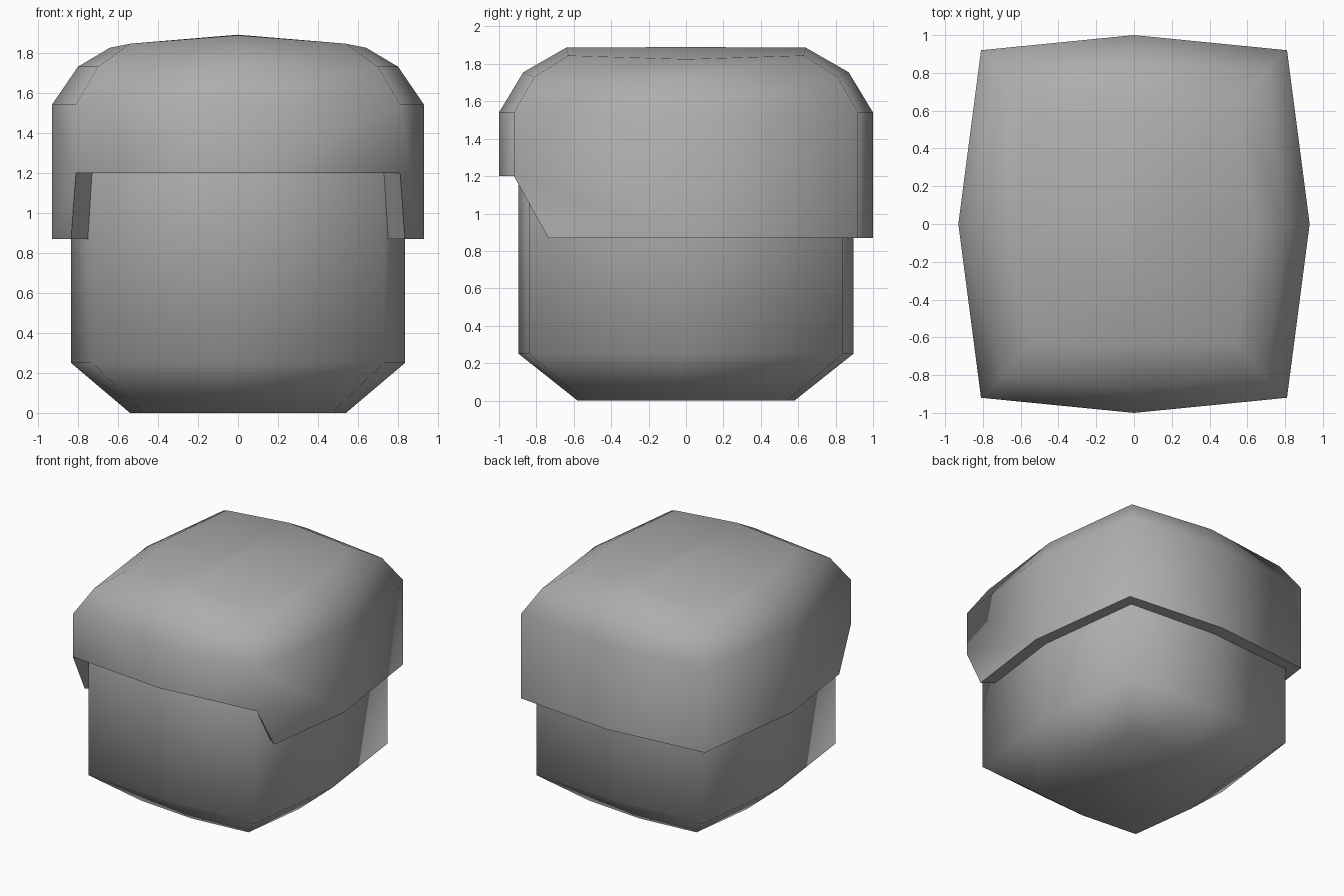
import bpy, bmesh

if "Cube" in bpy.data.objects:
    bpy.data.objects.remove(bpy.data.objects["Cube"])

grey = bpy.data.materials.new("dark_grey")
grey.diffuse_color = (0.42, 0.42, 0.42, 1)
grey.use_nodes = True
grey.node_tree.nodes["Principled BSDF"].inputs["Base Color"].default_value = grey.diffuse_color


def ring(cx, cy, fy, sx, zc, zf=None, zs=None):
    """Ten-point bulged rectangle: corners (cx, cy), front/back bulge fy, side bulge sx.
    Includes one extra point per side, where the cap's front edge is notched."""
    zf = zc if zf is None else zf
    zs = zc if zs is None else zs
    t = 0.2
    ex, ey, ez = cx + (sx - cx) * t, -cy * (1 - t), zc + (zs - zc) * t
    half = [(cx, -cy, zc), (ex, ey, ez), (sx, 0, zs), (cx, cy, zc)]
    mirrored = [(-x, y, z) for x, y, z in reversed(half)]
    return [(0, -fy, zf)] + half + [(0, fy, zf)] + mirrored


def loft(name, rings, top, bottom=False, rim=False):
    bm = bmesh.new()
    loops = [[bm.verts.new(p) for p in r] for r in rings]
    n = len(loops[0])
    for k, (a, b) in enumerate(zip(loops, loops[1:])):
        for i in range(n):
            j = (i + 1) % n
            f = bm.faces.new((a[i], a[j], b[j], b[i]))
            if rim and k == 0:
                for e in f.edges:
                    e.smooth = False
    peak = bm.verts.new((0, 0, top))
    for i in range(n):
        bm.faces.new((loops[-1][i], loops[-1][(i + 1) % n], peak))
    if bottom:
        bm.faces.new(loops[0][::-1])

    # Sharp centre ridge
    for i in (0, 5):
        bm.edges.get((loops[-1][i], peak)).smooth = False

    # Keep the notch columns only in the rim, and make the crown four quads
    spare = []
    for i in (2, 8):
        column = [l[i] for l in loops[1 if rim else 0:]] + [peak]
        spare += [bm.edges.get(pair) for pair in zip(column, column[1:])]
    spare += [bm.edges.get((loops[-1][i], peak)) for i in (1, 4, 6, 9)]
    bmesh.ops.dissolve_edges(bm, edges=spare, use_verts=True)

    for f in bm.faces:
        f.smooth = True
    bmesh.ops.recalc_face_normals(bm, faces=bm.faces[:])
    mesh = bpy.data.meshes.new(name)
    bm.to_mesh(mesh)
    bm.free()
    mesh.materials.append(grey)
    obj = bpy.data.objects.new(name, mesh)
    bpy.context.collection.objects.link(obj)
    return obj


def hairline(points):
    """Raise the three front points of a ring to the fringe height."""
    front = {0, 1, len(points) - 1}
    return [(x, y, 1.2 if i in front else 0.87) for i, (x, y, z) in enumerate(points)]


# Head: bevelled base, straight sides, rounded crown hidden in the cap
loft("head", [
    ring(0.47, 0.54, 0.58, 0.54, 0.0),
    ring(0.73, 0.84, 0.895, 0.835, 0.25),
    ring(0.73, 0.84, 0.895, 0.835, 1.45),
    ring(0.63, 0.73, 0.78, 0.72, 1.62),
    ring(0.48, 0.56, 0.57, 0.57, 1.72),
], top=1.76, bottom=True)

# Hair cap: rim against the head, outer wall, rounded crown with a centre ridge
loft("hair_cap", [
    hairline(ring(0.72, 0.835, 0.89, 0.83, 0)),
    hairline(ring(0.81, 0.92, 1.0, 0.93, 0)),
    ring(0.81, 0.92, 1.0, 0.93, 1.54),
    ring(0.70, 0.81, 0.87, 0.80, 1.73, 1.755, 1.73),
    ring(0.54, 0.63, 0.64, 0.64, 1.845, 1.887, 1.825),
], top=1.89, rim=True)
